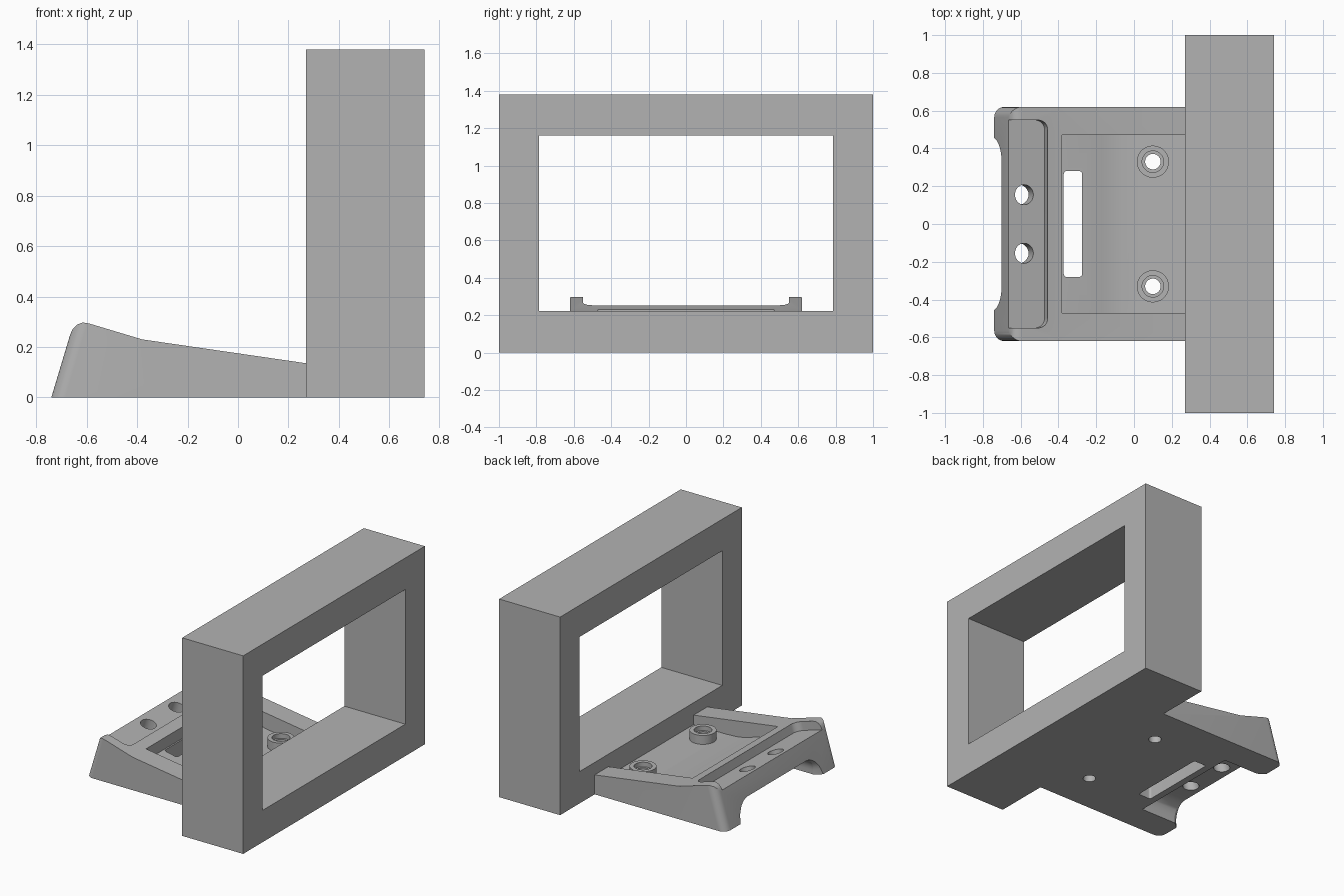
import bpy
import bmesh
from math import sin, cos, pi, radians

cube = bpy.data.objects.get("Cube")
if cube:
    bpy.data.objects.remove(cube, do_unlink=True)

grey = bpy.data.materials.new("plain grey")
grey.use_nodes = True
grey.diffuse_color = (0.45, 0.45, 0.45, 1)
grey.node_tree.nodes["Principled BSDF"].inputs["Base Color"].default_value = (0.45, 0.45, 0.45, 1)


def loft(name, loops):
    """Closed solid skinned through loops with equal point counts."""
    bm = bmesh.new()
    rings = [[bm.verts.new(p) for p in loop] for loop in loops]
    n = len(rings[0])
    for a, b in zip(rings, rings[1:]):
        for i in range(n):
            j = (i + 1) % n
            bm.faces.new((a[i], a[j], b[j], b[i]))
    bm.faces.new(rings[0][::-1])
    bm.faces.new(rings[-1])
    bmesh.ops.recalc_face_normals(bm, faces=bm.faces)
    mesh = bpy.data.meshes.new(name)
    bm.to_mesh(mesh)
    bm.free()
    mesh.materials.append(grey)
    obj = bpy.data.objects.new(name, mesh)
    bpy.context.collection.objects.link(obj)
    return obj


def box(name, x0, x1, y0, y1, z0, z1):
    plan = [(x0, y0), (x1, y0), (x1, y1), (x0, y1)]
    return loft(name, [[(x, y, z) for x, y in plan] for z in (z0, z1)])


def rounded_rect(u0, u1, v0, v1, r, steps=8):
    pts = []
    corners = [(u1 - r, v1 - r), (u0 + r, v1 - r), (u0 + r, v0 + r), (u1 - r, v0 + r)]
    for k, (u, v) in enumerate(corners):
        for i in range(steps + 1):
            a = (k + i / steps) * pi / 2
            pts.append((u + r * cos(a), v + r * sin(a)))
    return pts


def rod(name, x, y, r, z0, z1, lean=0.0):
    ring = [(r * cos(i * pi / 20), r * sin(i * pi / 20)) for i in range(40)]
    return loft(name, [[(x + u + lean * z, y + v, z) for u, v in ring] for z in (z0, z1)])


def combine(target, tool, operation):
    """Apply a boolean and discard the tool."""
    tool.hide_render = True
    mod = target.modifiers.new("combine", "BOOLEAN")
    mod.operation = operation
    mod.solver = "EXACT"
    mod.object = tool
    bpy.ops.object.select_all(action="DESELECT")
    bpy.context.view_layer.objects.active = target
    target.select_set(True)
    bpy.ops.object.modifier_apply(modifier=mod.name)
    bpy.data.objects.remove(tool, do_unlink=True)


# Wedge base with a rounded nose
side = [(-0.74, 0), (-0.665, 0.25), (-0.655, 0.272), (-0.638, 0.289), (-0.615, 0.297),
        (-0.59, 0.293), (-0.38, 0.23), (0.28, 0.134), (0.28, 0)]
base = loft("framed_stand", [[(x, y, z) for x, z in side] for y in (-0.62, 0.62)])

# Rounded upright corners following the slanted nose
plan = rounded_rect(-0.74, 0.6, -0.62, 0.62, 0.055)
combine(base, loft("corner_trim", [[(x + 0.3 * z, y, z) for x, y in plan]
                                   for z in (-0.1, 0.5)]), "INTERSECT")

# Sloping shelf, open at the nose
plan = rounded_rect(-0.95, -0.474, -0.55, 0.55, 0.05)
floor = [(x, y, 0.253 - 0.3 * (x + 0.665)) for x, y in plan]
combine(base, loft("shelf_cut", [floor, [(x + 0.09, y, z + 0.3) for x, y, z in floor]]),
        "DIFFERENCE")

# Arched hollow between the two feet, flaring at the mouth
arch = []
for x, flare in ((-0.9, 0.045), (-0.74, 0.04), (-0.715, 0.015), (-0.69, 0), (-0.42, 0)):
    w, h = 0.415 + flare, 0.13 + flare * 0.3
    arch.append([(x, y, z) for y, z in rounded_rect(-w, w, -0.3, h, 0.1)])
combine(base, loft("hollow_cut", arch), "DIFFERENCE")

# Pocket with a floor that bends down towards the frame
pocket = [(-0.38, 0.15), (-0.22, 0.115), (-0.17, 0.098), (-0.12, 0.083),
          (-0.06, 0.074), (0.02, 0.07), (0.32, 0.07), (0.32, 0.5), (-0.38, 0.5)]
combine(base, loft("pocket_cut", [[(x, y, z) for x, z in pocket] for y in (-0.47, 0.47)]),
        "DIFFERENCE")

# Cable slot
plan = rounded_rect(-0.372, -0.275, -0.28, 0.28, 0.015)
combine(base, loft("slot_cut", [[(x, y, z) for x, y in plan] for z in (-0.2, 0.5)]),
        "DIFFERENCE")

# Screw bosses and leaning shelf holes
for s in (-1, 1):
    combine(base, rod("boss", 0.1, s * 0.33, 0.085, 0.03, 0.132), "UNION")
    combine(base, rod("boss_seat", 0.1, s * 0.33, 0.057, 0.1, 0.3), "DIFFERENCE")
    combine(base, rod("boss_hole", 0.1, s * 0.33, 0.041, -0.2, 0.3), "DIFFERENCE")
    combine(base, rod("shelf_hole", -0.65, s * 0.155, 0.053, -0.05, 0.5, 0.3), "DIFFERENCE")

# Upright rectangular frame
frame = box("frame", 0.27, 0.74, -1, 1, 0, 1.38)
combine(frame, box("opening_cut", 0, 1, -0.785, 0.785, 0.222, 1.16), "DIFFERENCE")
combine(base, frame, "UNION")

base.data.materials.clear()
base.data.materials.append(grey)
bpy.ops.object.shade_smooth_by_angle(angle=radians(30))
